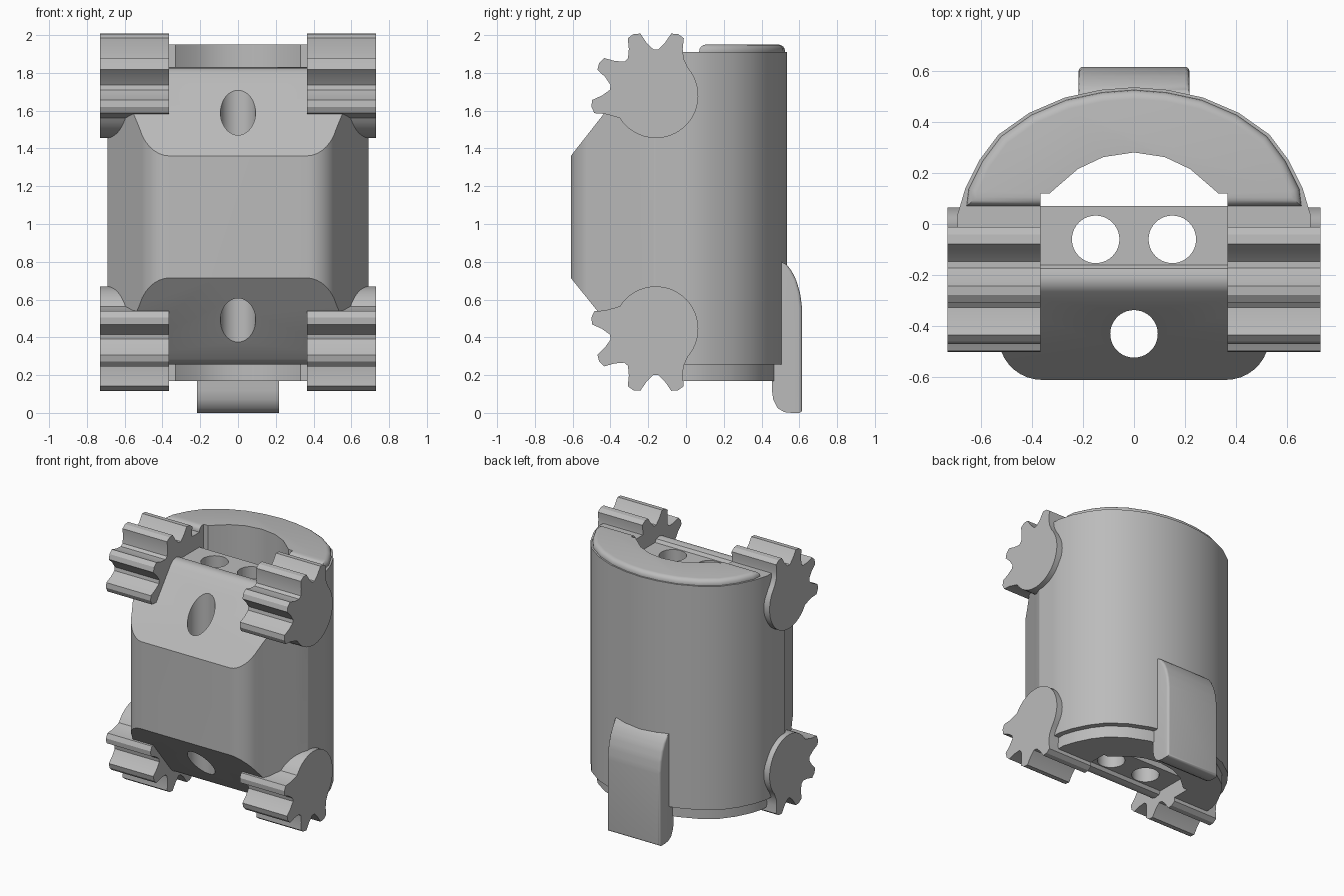
import bpy, bmesh
from math import radians, sin, cos

if "Cube" in bpy.data.objects:
    bpy.data.objects.remove(bpy.data.objects["Cube"])

grey = bpy.data.materials.new("light_grey")
grey.use_nodes = True
grey.diffuse_color = (0.5, 0.5, 0.5, 1)
grey.node_tree.nodes["Principled BSDF"].inputs["Base Color"].default_value = (0.5, 0.5, 0.5, 1)


def prism(name, pts, lo, hi, axis="z"):
    """Extrude a closed outline: (x, y) along z, or (y, z) along x."""
    place = (lambda a, b, t: (a, b, t)) if axis == "z" else (lambda a, b, t: (t, a, b))
    bm = bmesh.new()
    ends = [[bm.verts.new(place(a, b, t)) for a, b in pts] for t in (lo, hi)]
    for ring in ends:
        bm.faces.new(ring)
    for i in range(len(pts)):
        j = (i + 1) % len(pts)
        bm.faces.new((ends[0][i], ends[0][j], ends[1][j], ends[1][i]))
    bmesh.ops.recalc_face_normals(bm, faces=bm.faces)
    mesh = bpy.data.meshes.new(name)
    bm.to_mesh(mesh)
    bm.free()
    mesh.materials.append(grey)
    ob = bpy.data.objects.new(name, mesh)
    bpy.context.collection.objects.link(ob)
    return ob


def bake(ob):
    bpy.context.view_layer.update()
    dg = bpy.context.evaluated_depsgraph_get()
    mesh = bpy.data.meshes.new_from_object(ob.evaluated_get(dg))
    ob.modifiers.clear()
    ob.data = mesh


def cut(ob, cutter, op="DIFFERENCE", keep=False):
    mod = ob.modifiers.new("cut", "BOOLEAN")
    mod.operation, mod.object, mod.solver = op, cutter, "EXACT"
    bake(ob)
    if not keep:
        bpy.data.objects.remove(cutter)


def bevel(ob, width, rule, segments=4):
    """Round the edges whose two end points satisfy the rule."""
    bm = bmesh.new()
    bm.from_mesh(ob.data)
    edges = [e for e in bm.edges if all(rule(v.co) for v in e.verts)]
    bmesh.ops.bevel(bm, geom=edges, offset=width, segments=segments, profile=0.5,
                    affect="EDGES", clamp_overlap=True)
    bm.to_mesh(ob.data)
    bm.free()


def smooth(ob, angle=35):
    bpy.ops.object.select_all(action="DESELECT")
    ob.select_set(True)
    bpy.context.view_layer.objects.active = ob
    bpy.ops.object.shade_smooth_by_angle(angle=radians(angle))


def mirrored(half):
    """Close an outline given from front to back on the +x side."""
    return half + [(-x, y) for x, y in reversed(half) if x > 0]


def box(x, y0, y1):
    return [(-x, y0), (x, y0), (x, y1), (-x, y1)]


def circle(x, y, r, n=40):
    return [(x + r * cos(radians(360 * i / n)), y + r * sin(radians(360 * i / n)))
            for i in range(n)]


# Outlines seen from above
arch = [(.66, .14), (.605, .25), (.53, .35), (.41, .435), (.27, .495), (.13, .525), (0, .535)]
corner = [(.36 + .17 * sin(radians(a)), -.44 - .17 * cos(radians(a))) for a in range(0, 71, 10)]
body_outline = mirrored(corner + [(.69, -.17), (.69, .04)] + arch)
cavity_outline = mirrored([(.365, .07), (.365, .12), (.33, .12), (.22, .215), (.12, .262), (0, .28)])
cavity = prism("cavity_cutter", cavity_outline, -.5, 2.5)

# Main shell: rounded column with sloped front, trimmed by its side profile
body = prism("body", body_outline, 0, 2.2)
side = [(-.61, .715), (-.61, 1.36), (-.265, 1.80), (-.24, 1.822), (-.205, 1.83), (-.175, 1.822),
        (-.16, 1.80), (-.03, 1.80), (-.03, 1.91), (.7, 1.91), (.7, .255), (-.03, .255),
        (-.03, .285), (-.16, .285), (-.175, .263), (-.205, .255), (-.24, .263), (-.265, .285)]
cut(body, prism("profile_cutter", side, -1, 1, "x"), "INTERSECT")
cut(body, cavity, keep=True)
for lo, hi in ((1.80, 2.2), (0, .285)):
    cut(body, prism("recess_cutter", box(.365, -.1, .12), lo, hi))

# Vertical screw holes through the front block
for x, y in ((-.15, -.06), (.15, -.06), (0, -.43)):
    cut(body, prism("hole_cutter", circle(x, y, .093), -.5, 2.5))
smooth(body)

# Raised top rim with a rounded outer edge
rim_outline = mirrored([(.655, .07)] + [(x * .98, y * .98) for x, y in arch])
top_rim = prism("top_rim", rim_outline, 1.90, 1.95)
bevel(top_rim, .035, lambda c: c.z > 1.94 and c.y > .06 and not (c.y < .08 and abs(c.x) < .6))
cut(top_rim, cavity, keep=True)
smooth(top_rim, 40)

# Stepped bottom rim
low_outline = mirrored([(.65, -.03), (.65, .04)] + [(x * .94, y * .925) for x, y in arch])
bottom_rim = prism("bottom_rim", low_outline, .17, .26)
cut(bottom_rim, prism("rim_gap_cutter", box(.365, -.1, .12), 0, .4))
cut(bottom_rim, cavity)
smooth(bottom_rim)


# Half-toothed hinge gears
def gear_outline(zc, flip):
    polar = []
    for k in range(4):
        mid = 70 + 40 * k
        polar += [(mid - 17, .245), (mid - 10, .285), (mid - 6, .338), (mid, .346),
                  (mid + 6, .338), (mid + 10, .285), (mid + 17, .245)]
    polar += [(a, .225) for a in range(212, 408, 7)]
    return [(-.16 + r * cos(radians(a)), zc + flip * r * sin(radians(a))) for a, r in polar]


for level, zc, flip in (("upper", 1.68, 1), ("lower", .445, -1)):
    for name, lo, hi in (("left", .365, .73), ("right", -.73, -.365)):
        gear = prism(f"{level}_{name}_gear", gear_outline(zc, flip), lo, hi, "x")
        smooth(gear, 25)

# Clip tab on the back, hanging below the body
tab_side = [(.455, .5), (.455, .12), (.462, .07), (.485, .025), (.52, .004), (.56, 0), (.615, 0),
            (.615, .55), (.605, .63), (.585, .70), (.56, .75), (.53, .79), (.50, .80)]
tab = prism("back_tab", tab_side, -.217, .217, "x")
bevel(tab, .055, lambda c: c.y > .525 and c.z > .0 or c.y > .6)
smooth(tab, 40)
